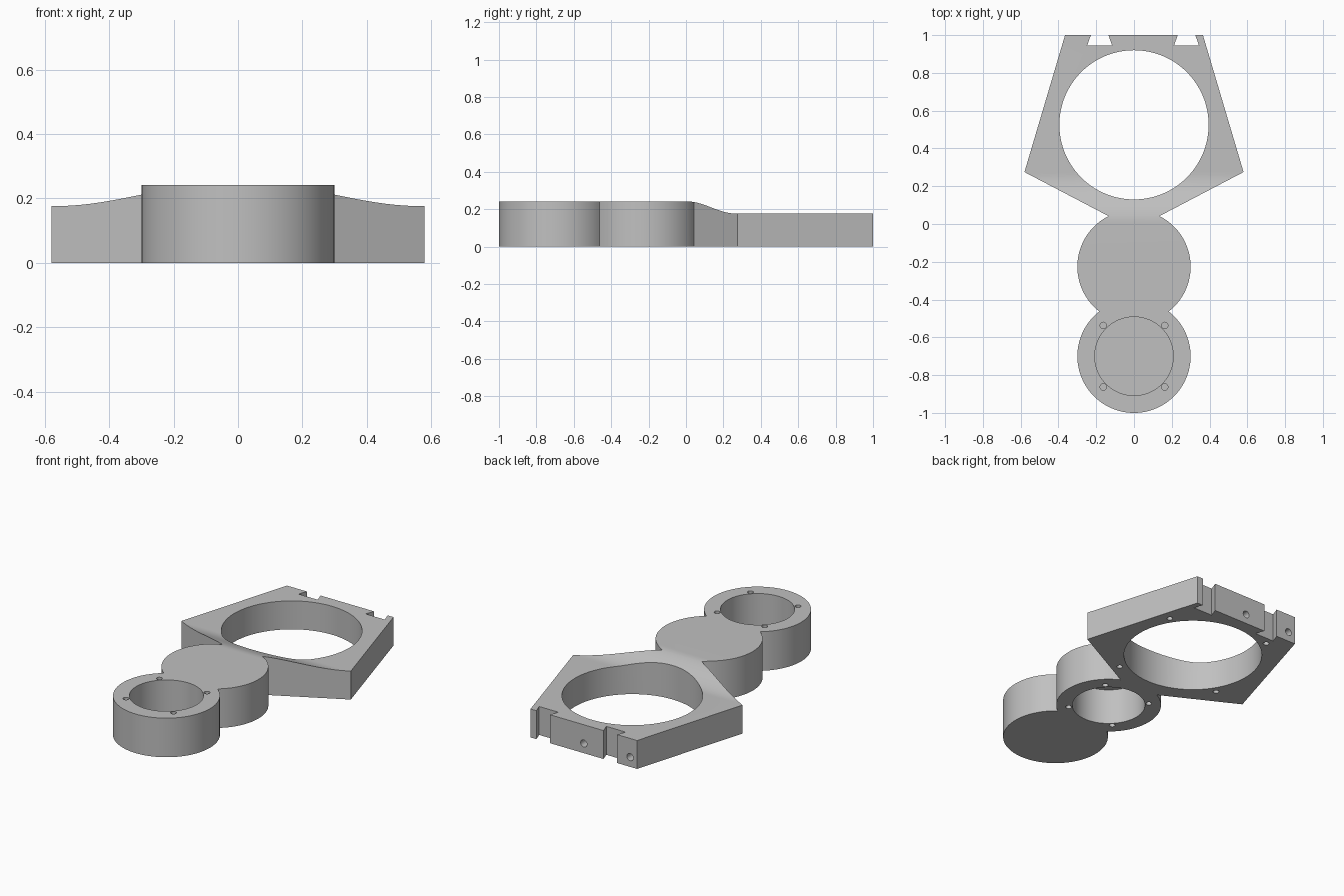
import bpy
import bmesh
from math import sin, cos, pi, radians
from mathutils import Vector

cube = bpy.data.objects.get("Cube")
if cube:
    bpy.data.objects.remove(cube, do_unlink=True)

grey = bpy.data.materials.new("light_grey")
grey.use_nodes = True
colour = (0.53, 0.53, 0.53, 1)
grey.diffuse_color = colour
grey.node_tree.nodes["Principled BSDF"].inputs["Base Color"].default_value = colour

HIGH, LOW = 0.242, 0.176      # arm and ring thickness
RING_Y, DISC_R = 0.525, 0.30
FRONT_Y, MID_Y = -0.70, -0.226

# Turns profile coordinates (a, b) and extrusion depth c into a point
AXES = {
    "x": lambda a, b, c: (c, a, b),
    "y": lambda a, b, c: (a, c, b),
    "z": lambda a, b, c: (a, b, c),
}


def add_prism(bm, points, lo, hi, axis="z"):
    place = AXES[axis]
    bottom = [bm.verts.new(place(a, b, lo)) for a, b in points]
    top = [bm.verts.new(place(a, b, hi)) for a, b in points]
    faces = [bm.faces.new(bottom), bm.faces.new(top)]
    n = len(points)
    for i in range(n):
        j = (i + 1) % n
        faces.append(bm.faces.new((bottom[i], bottom[j], top[j], top[i])))
    bmesh.ops.recalc_face_normals(bm, faces=faces)


def circle(a, b, r, n=96):
    return [(a + r * cos(2 * pi * i / n), b + r * sin(2 * pi * i / n)) for i in range(n)]


def make(name, prisms):
    bm = bmesh.new()
    for prism in prisms:
        add_prism(bm, *prism)
    mesh = bpy.data.meshes.new(name)
    bm.to_mesh(mesh)
    bm.free()
    mesh.materials.append(grey)
    obj = bpy.data.objects.new(name, mesh)
    bpy.context.collection.objects.link(obj)
    return obj


def combine(target, tool, operation):
    mod = target.modifiers.new(operation, "BOOLEAN")
    mod.operation, mod.solver, mod.object = operation, "EXACT", tool
    bpy.context.view_layer.objects.active = target
    bpy.ops.object.modifier_apply(modifier=mod.name)
    bpy.data.objects.remove(tool, do_unlink=True)


# Five-sided ring plate, narrowing into the neck
half = [(0.365, 1.0), (0.58, 0.275), (0.055, 0)]
outline = half + [(-x, y) for x, y in reversed(half)]
bracket = make("ring_bracket", [(outline, -0.1, 0.4)])

# Two round housings in line with the ring
for name, y in (("middle_housing", MID_Y), ("front_housing", FRONT_Y)):
    combine(bracket, make(name, [(circle(0, y, DISC_R), -0.1, 0.4)]), "UNION")

# Side profile: thick arm easing down to the thinner ring plate
STEPS, RAMP = 20, 0.27
slope = [(RAMP * i / STEPS, LOW + (HIGH - LOW) * (1 + cos(pi * i / STEPS)) / 2)
         for i in range(STEPS + 1)]
side = [(-1.2, 0), (-1.2, HIGH)] + slope + [(1.2, LOW), (1.2, 0)]
combine(bracket, make("side_profile", [(side, -0.8, 0.8, "x")]), "INTERSECT")

# Large through opening
cuts = [(circle(0, RING_Y, 0.395, 128), -0.1, 0.4)]

# Dovetail slots in the back edge
for x in (-0.182, 0.278):
    dovetail = [(x - 0.066, 0.945), (x + 0.066, 0.945), (x + 0.027, 1.055), (x - 0.027, 1.055)]
    cuts.append((dovetail, -0.1, 0.4))

# Blind pockets with four screw holes: front opens upward, middle downward
for y, floor, opening, screw in ((FRONT_Y, 0.02, 0.4, 0.12), (MID_Y, HIGH - 0.02, -0.1, 0.12)):
    cuts.append((circle(0, y, 0.208), floor, opening))
    for sx in (-1, 1):
        for sy in (-1, 1):
            cuts.append((circle(sx * 0.163, y + sy * 0.163, 0.017, 24), screw, opening))

# Screw holes under the ring
for k in range(4):
    angle = radians(32.5 + 90 * k)
    p = Vector((0, RING_Y)) + 0.44 * Vector((cos(angle), sin(angle)))
    cuts.append((circle(p.x, p.y, 0.017, 24), -0.1, 0.1))

# Holes drilled into the back edge
for x in (-0.317, 0):
    cuts.append((circle(x, 0.06, 0.022, 24), 0.945, 1.1, "y"))

for cut in cuts:
    combine(bracket, make("cutter", [cut]), "DIFFERENCE")

bpy.ops.object.select_all(action="DESELECT")
bracket.select_set(True)
bpy.context.view_layer.objects.active = bracket
bpy.ops.object.shade_smooth_by_angle(angle=radians(25))
